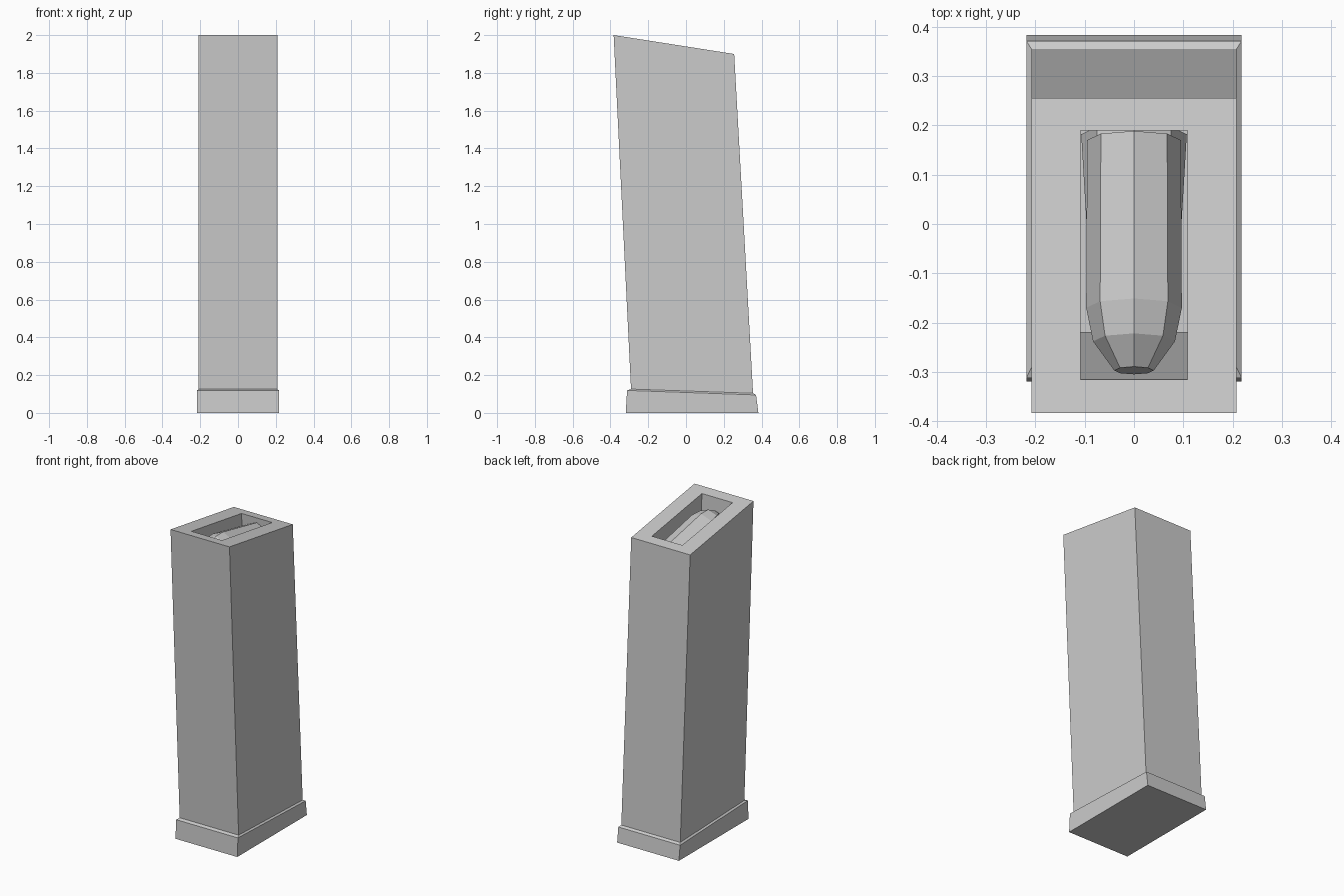
import bpy, bmesh, math
from mathutils import Vector

if "Cube" in bpy.data.objects:
    bpy.data.objects.remove(bpy.data.objects["Cube"])


def loft(name, rings):
    """Skin a list of equal-sized point rings and cap both ends."""
    bm = bmesh.new()
    loops = [[bm.verts.new(p) for p in ring] for ring in rings]
    n = len(loops[0])
    for a, b in zip(loops, loops[1:]):
        for i in range(n):
            j = (i + 1) % n
            bm.faces.new((a[i], a[j], b[j], b[i]))
    bm.faces.new(loops[0][::-1])
    bm.faces.new(loops[-1])
    bmesh.ops.recalc_face_normals(bm, faces=bm.faces)
    mesh = bpy.data.meshes.new(name)
    bm.to_mesh(mesh)
    bm.free()
    obj = bpy.data.objects.new(name, mesh)
    bpy.context.collection.objects.link(obj)
    return obj


def rect(hw, y0, z0, y1, z1):
    """Sloped rectangle: half width, front edge (y, z), back edge (y, z)."""
    return [(-hw, y0, z0), (hw, y0, z0), (hw, y1, z1), (-hw, y1, z1)]


def lip_z(y):
    return 2.0 - 0.1 * (y + 0.383) / 0.638


# Base plate with chamfered rim
rim = rect(0.208, -0.291, 0.126, 0.355, 0.104)
loft("base_plate", [
    rect(0.218, -0.319, 0.0, 0.383, 0.0),
    rect(0.218, -0.312, 0.119, 0.371, 0.095),
    rim])

# Leaning hollow body: outside up, over the lip, down to the inner floor
loft("body", [
    rim,
    rect(0.208, -0.383, 2.0, 0.255, 1.90),
    rect(0.108, -0.315, lip_z(-0.315), 0.19, lip_z(0.19)),
    rect(0.108, -0.22, 0.15, 0.28, 0.13)])


# Eight-sided tilted rounds, lying nose up towards the front
def cartridge(name, profile, y_shift, z_shift):
    tilt = math.atan(0.2)
    up = Vector((0, math.sin(tilt), math.cos(tilt)))
    side = Vector((1, 0, 0))
    rings = []
    for y, r in profile:
        c = Vector((0, y + y_shift, 1.788 + (0.17 - y) * 0.2 + z_shift))
        rings.append([c + side * r * math.sin(k * math.pi / 4)
                      + up * r * math.cos(k * math.pi / 4) for k in range(8)])
    return loft(name, rings)


nose = [(-0.17, 0.097), (-0.238, 0.083), (-0.297, 0.04)]
cartridge("top_round", [(0.17, 0.095)] + nose, 0, 0)
cartridge("second_round", [(0.17, 0.107), (-0.05, 0.094)] + nose, 0.012, -0.195)
